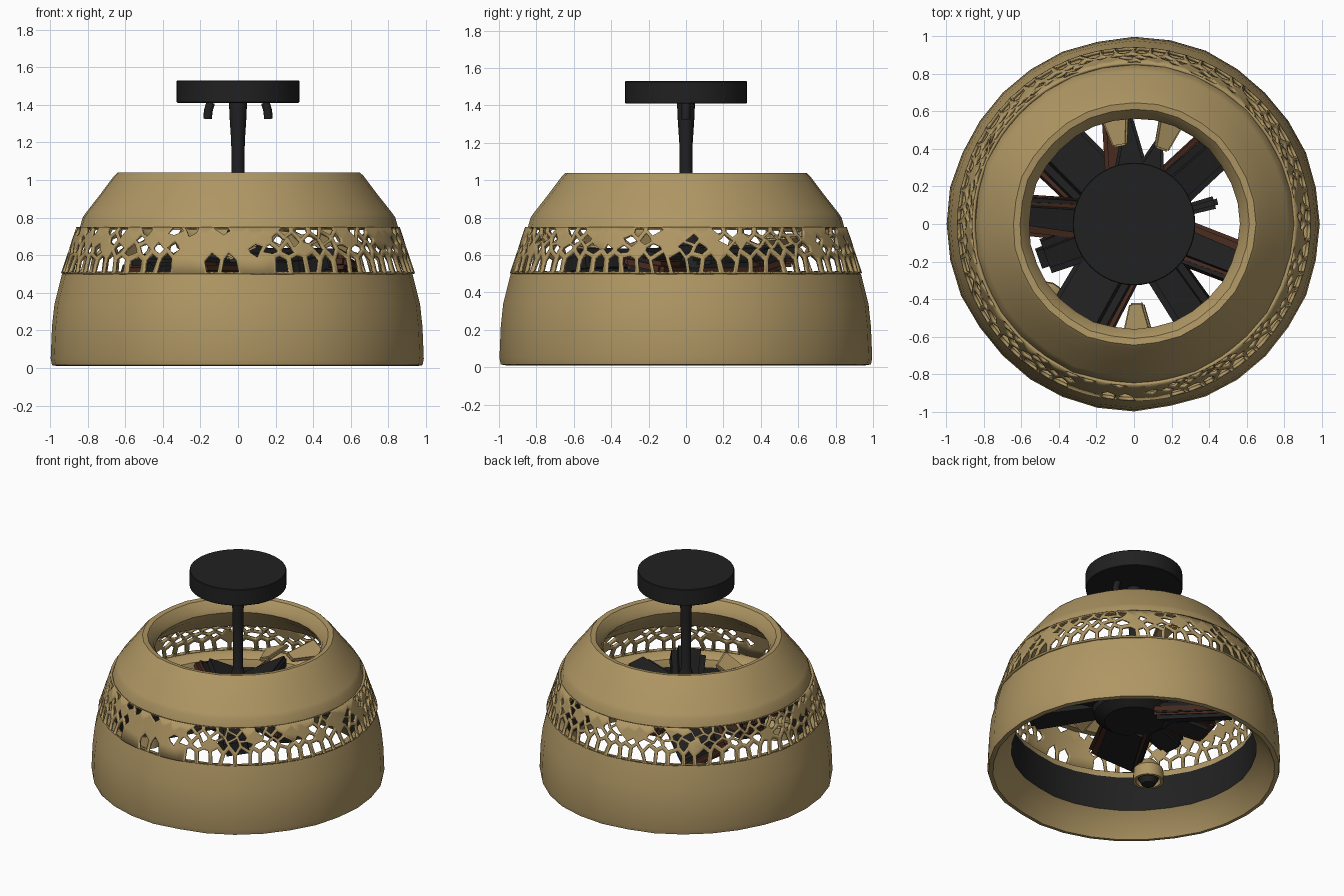
import bpy, bmesh, math, random
from mathutils import Matrix, Vector

if "Cube" in bpy.data.objects:
    bpy.data.objects.remove(bpy.data.objects["Cube"])

random.seed(4)

def material(name, rgb):
    m = bpy.data.materials.new(name)
    m.diffuse_color = (*rgb, 1)
    m.use_nodes = True
    m.node_tree.nodes["Principled BSDF"].inputs["Base Color"].default_value = m.diffuse_color
    return m

TAN = material("tan clay", (0.43, 0.308, 0.127))
BLACK = material("matte black", (0.015, 0.015, 0.016))
BROWN = material("dark brown", (0.065, 0.024, 0.014))

def finish(name, bm, mats, angle=35):
    bmesh.ops.recalc_face_normals(bm, faces=bm.faces)
    me = bpy.data.meshes.new(name)
    bm.to_mesh(me)
    bm.free()
    ob = bpy.data.objects.new(name, me)
    bpy.context.collection.objects.link(ob)
    for m in mats:
        me.materials.append(m)
    bpy.ops.object.select_all(action='DESELECT')
    ob.select_set(True)
    bpy.context.view_layer.objects.active = ob
    bpy.ops.object.shade_smooth_by_angle(angle=math.radians(angle))
    return ob

def lathe(name, profile, mats, segs=32, wobble=0.0, closed=True, rule=None, at=(0, 0)):
    """Spin an (r, z) profile round the vertical axis."""
    bm = bmesh.new()
    rings = []
    for s in range(segs):
        a = 2 * math.pi * s / segs
        k = 1 + random.uniform(-wobble, wobble)
        rings.append([bm.verts.new((at[0] + r * k * math.cos(a), at[1] + r * k * math.sin(a), z))
                      for r, z in profile])
    n = len(profile)
    for s in range(segs):
        p, q = rings[s], rings[(s + 1) % segs]
        for i in range(n if closed else n - 1):
            j = (i + 1) % n
            f = bm.faces.new((p[i], q[i], q[j], p[j]))
            if rule:
                f.material_index = rule(i)
    bmesh.ops.remove_doubles(bm, verts=bm.verts, dist=1e-5)
    return finish(name, bm, mats)

# Lower shade: thick clay skirt with a black band lining the inside
lower = [(0.985, 0.015), (0.992, 0.05), (0.985, 0.22), (0.972, 0.34), (0.932, 0.50),
         (0.895, 0.50), (0.845, 0.47), (0.83, 0.42), (0.83, 0.165), (0.90, 0.10), (0.955, 0.01)]
lathe("lower_shade", lower, [TAN, BLACK], wobble=0.007, rule=lambda i: int(i == 7))

# Upper shade: sloping collar with a rolled rim round the top opening
upper = [(0.85, 0.735), (0.832, 0.80), (0.815, 0.825), (0.74, 0.92), (0.665, 1.02),
         (0.645, 1.04), (0.61, 1.035), (0.57, 0.985), (0.56, 0.95), (0.60, 0.90),
         (0.70, 0.82), (0.805, 0.735)]
lathe("upper_shade", upper, [TAN], wobble=0.007)

# Pierced band: staggered pointed holes leaving branching bars
COLS = 64
LEVELS = [0.497, 0.60, 0.655, 0.70, 0.745]

def pierced_band():
    bm = bmesh.new()
    n = 2 * COLS
    rows = []
    for k, z in enumerate(LEVELS):
        row = []
        for i in range(n):
            edge = k in (0, len(LEVELS) - 1)
            # zigzag gives each cell a pointed top and foot
            zz = z if edge else z + (-0.016 if (i + k) % 2 else 0.016) + random.uniform(-0.014, 0.014)
            a = (i + random.uniform(-0.4, 0.4)) * math.pi / COLS
            r = 0.924 - (zz - 0.5) * 0.33
            row.append(bm.verts.new((r * math.cos(a), r * math.sin(a), zz)))
        rows.append(row)
    for k in range(len(LEVELS) - 1):
        for c in range(COLS):
            i = 2 * c + k % 2
            ring = ([rows[k][(i + d) % n] for d in (0, 1, 2)] +
                    [rows[k + 1][(i + d) % n] for d in (2, 1, 0)])
            a = math.degrees((i + 1) * math.pi / COLS) % 360
            blank = 248 < a < 276          # mostly closed panel at the front
            if random.random() < (0.88 if blank else 0.05 + 0.12 * k):
                bm.faces.new(ring)
                continue
            mid = sum((v.co for v in ring), Vector()) / 6
            f = random.uniform(0.68, 0.82)
            hole = [bm.verts.new(mid + (v.co - mid) * f) for v in ring]
            if k == 0:                     # tall holes stand on the skirt
                for v in hole[:3]:
                    v.co.z = 0.503
            for j in range(6):
                m = (j + 1) % 6
                bm.faces.new((ring[j], ring[m], hole[m], hole[j]))
    ob = finish("pierced_band", bm, [TAN])
    mod = ob.modifiers.new("thickness", 'SOLIDIFY')
    mod.thickness = 0.018
    mod.offset = -1

pierced_band()

# Ceiling canopy
lathe("ceiling_canopy", [(0, 1.41), (0.322, 1.41), (0.326, 1.414), (0.326, 1.526),
                         (0.322, 1.53), (0, 1.53)], [BLACK], 48, closed=False)

# Stem, flared at the canopy and spreading into a cone on the motor
lathe("stem", [(0.0, 1.412), (0.048, 1.412), (0.044, 1.32), (0.036, 1.2), (0.034, 0.80),
               (0.06, 0.72), (0.13, 0.61), (0.0, 0.61)], [BLACK], 20, closed=False)

# Motor hub
lathe("motor_hub", [(0, 0.38), (0.20, 0.38), (0.27, 0.43), (0.29, 0.53), (0.24, 0.61),
                    (0.12, 0.65), (0, 0.65)], [BLACK], 24, closed=False)

# Curved hooks under the canopy
for side in (-1, 1):
    cu = bpy.data.curves.new("canopy_hook", 'CURVE')
    cu.dimensions = '3D'
    cu.bevel_depth = 0.023
    cu.bevel_resolution = 2
    cu.use_fill_caps = True
    sp = cu.splines.new('POLY')
    pts = [(0.145, 1.412), (0.152, 1.39), (0.159, 1.365), (0.161, 1.325)]
    sp.points.add(len(pts) - 1)
    for p, (x, z) in zip(sp.points, pts):
        p.co = (side * x, 0, z, 1)
    cu.materials.append(BLACK)
    hook = bpy.data.objects.new("canopy_hook", cu)
    bpy.context.collection.objects.link(hook)

def slab(name, angle, length, w0, w1, z, thick, mat, tilt=0.0, start=0.12):
    """Tapered, rounded board reaching out from the axis."""
    bm = bmesh.new()
    bmesh.ops.create_cube(bm, size=1)
    for v in bm.verts:
        out = v.co.x > 0
        v.co = Vector((length if out else start, v.co.y * (w1 if out else w0), v.co.z * thick))
    bmesh.ops.bevel(bm, geom=bm.edges[:], offset=min(0.04, thick * 0.3), segments=2,
                    affect='EDGES', clamp_overlap=True)
    rot = Matrix.Rotation(math.radians(angle), 4, 'Z') @ Matrix.Rotation(math.radians(tilt), 4, 'X')
    bmesh.ops.transform(bm, matrix=Matrix.Translation((0, 0, z)) @ rot, verts=bm.verts)
    finish(name, bm, [mat])

# Chunky fan blades: angle, length, root width, tip width, height, tilt, brown core
for ang, length, w0, w1, z, tilt, core in [
        (42, 0.66, 0.22, 0.20, 0.55, 14, True), (-22, 0.64, 0.22, 0.20, 0.55, -12, True),
        (-56, 0.74, 0.20, 0.24, 0.55, 10, False), (-120, 0.66, 0.32, 0.34, 0.47, 22, True),
        (-160, 0.54, 0.20, 0.18, 0.48, -12, False), (135, 0.69, 0.32, 0.32, 0.46, 24, True),
        (174, 0.60, 0.22, 0.18, 0.52, -14, True)]:
    slab("fan_blade", ang, length, w0, w1, z, 0.15, BLACK, tilt)
    if core:
        slab("blade_core", ang + 1.5, length + 0.02, w0 + 0.025, w1 + 0.03, z - 0.005, 0.08, BROWN, tilt)

# Pointed brackets at the back
for ang, length in [(93, 0.60), (73, 0.48)]:
    slab("pointed_bracket", ang, length, 0.26, 0.03, 0.61, 0.09, BLACK)
slab("bracket_core", 102, 0.59, 0.24, 0.10, 0.57, 0.07, BROWN)

# Clay flaps hanging inside the shade
for ang, length, z, tilt in [(-88, 0.60, 0.62, 25), (70, 0.68, 0.76, 20), (100, 0.64, 0.68, -20)]:
    slab("clay_flap", ang, length, 0.08, 0.18, z, 0.03, TAN, tilt, start=0.42)

# Small side knob between the right blades
slab("side_knob", 15, 0.46, 0.05, 0.07, 0.58, 0.06, BLACK)

# Lamp cup with a dark bulb beyond the blade tips
cup = (-0.47, -0.41)
lathe("lamp_cup", [(0.05, 0.42), (0.10, 0.36), (0.105, 0.27), (0.085, 0.27), (0.06, 0.34)],
      [TAN], 16, at=cup)
lathe("lamp_bulb", [(0, 0.36), (0.06, 0.36), (0.07, 0.29), (0.045, 0.245), (0, 0.235)],
      [BLACK], 16, closed=False, at=cup)
